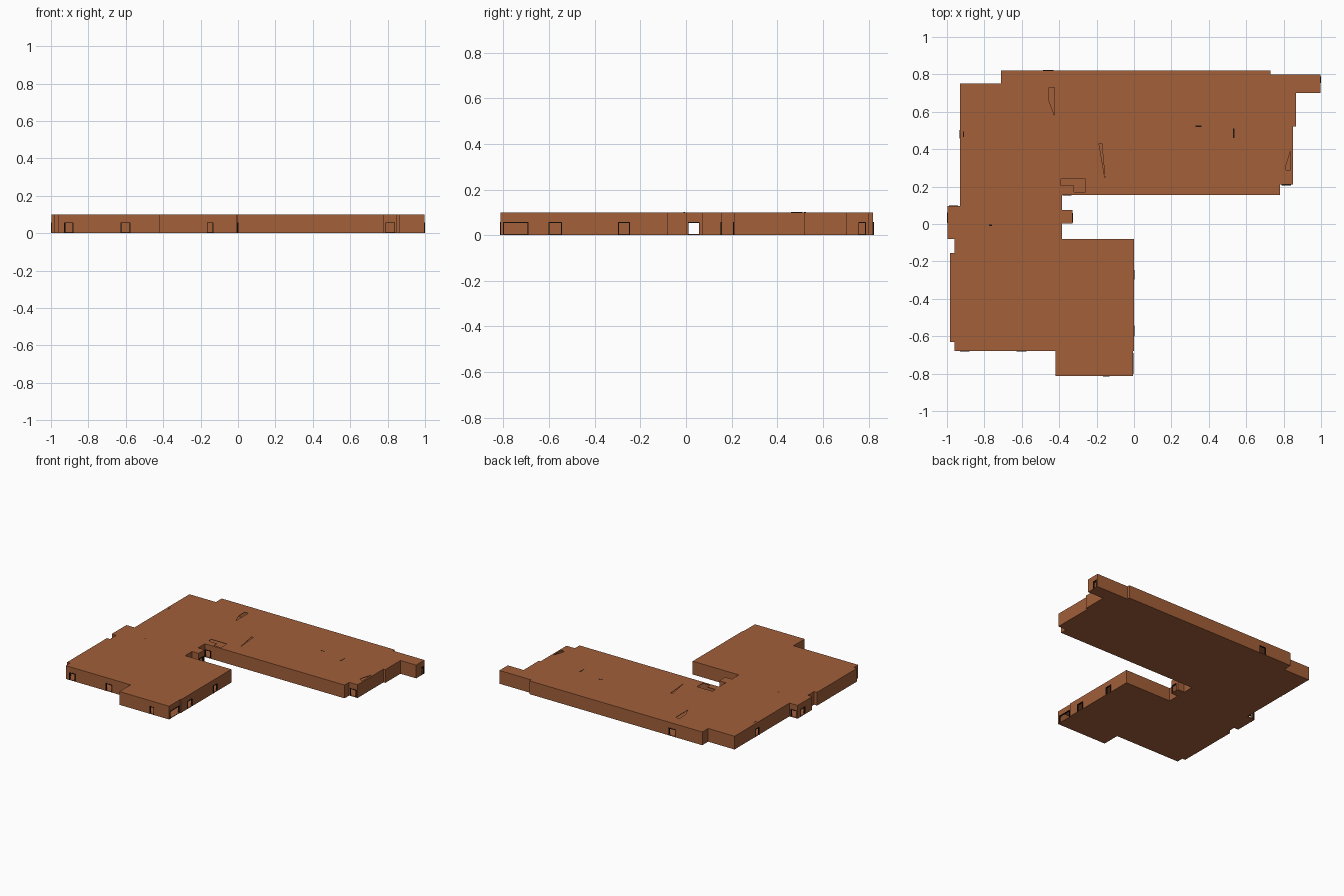
import bpy, bmesh
from mathutils import Vector

if "Cube" in bpy.data.objects:
    bpy.data.objects.remove(bpy.data.objects["Cube"])

H = 0.10        # storey height
T = 0.004       # wall thickness
DOOR_H = 0.056


def material(name, rgb):
    m = bpy.data.materials.new(name)
    m.diffuse_color = (*rgb, 1)
    m.use_nodes = True
    m.node_tree.nodes["Principled BSDF"].inputs["Base Color"].default_value = m.diffuse_color
    return m


BROWN = material("brown", (0.36, 0.115, 0.042))
BLACK = material("dark_frame", (0.012, 0.008, 0.006))


def make(name, bm, mat):
    bmesh.ops.recalc_face_normals(bm, faces=bm.faces)
    me = bpy.data.meshes.new(name)
    bm.to_mesh(me)
    bm.free()
    me.materials.append(mat)
    ob = bpy.data.objects.new(name, me)
    bpy.context.collection.objects.link(ob)
    return ob


def prism(bm, pts, z0, z1):
    low = [bm.verts.new((x, y, z0)) for x, y in pts]
    top = [bm.verts.new((x, y, z1)) for x, y in pts]
    bm.faces.new(low[::-1])
    bm.faces.new(top)
    n = len(pts)
    for i in range(n):
        j = (i + 1) % n
        bm.faces.new((low[i], low[j], top[j], top[i]))


def box(bm, x0, x1, y0, y1, z0, z1):
    prism(bm, [(x0, y0), (x1, y0), (x1, y1), (x0, y1)], z0, z1)


# floor plan outline, hollow building shell
plan = [(-.71, .82), (.73, .82), (.73, .80), (.996, .80), (.996, .70), (.865, .70),
        (.865, .52), (.85, .52), (.85, .21), (.78, .21), (.78, .155), (-.385, .155),
        (-.385, .075), (-.33, .075), (-.33, .003), (-.385, .003), (-.385, -.08),
        (0, -.08), (0, -.68), (-.006, -.68), (-.006, -.813), (-.42, -.813),
        (-.42, -.68), (-.96, -.68), (-.96, -.63), (-.985, -.63), (-.985, -.155),
        (-.96, -.155), (-.96, -.08), (-.997, -.08), (-.997, .095), (-.93, .095),
        (-.93, .75), (-.71, .75)]
bm = bmesh.new()
prism(bm, plan[::-1], 0, H)
shell = make("building_shell", bm, BROWN)
solid = shell.modifiers.new("walls", 'SOLIDIFY')
solid.thickness = T
solid.offset = -1
solid.use_even_offset = True

# doorways: (axis the wall faces, outward sign, wall position, from, to)
doors = [('y', -1, -.68, -.928, -.882), ('y', -1, -.68, -.625, -.577),
         ('y', -1, -.813, -.165, -.133), ('y', -1, .21, .79, .838),
         ('y', -1, .155, -.381, -.337), ('y', 1, .82, -.485, -.432),
         ('y', 1, .095, -.988, -.942),
         ('x', 1, -.006, -.80, -.692), ('x', 1, 0, -.60, -.546),
         ('x', 1, 0, -.295, -.248), ('x', 1, -.33, .01, .058),
         ('x', 1, .996, .757, .787), ('x', -1, -.997, .008, .060),
         ('x', -1, -.93, .46, .50)]


def wall_box(b, axis, a0, a1, d0, d1, z0, z1):
    d0, d1 = sorted((d0, d1))
    if axis == 'y':
        box(b, a0, a1, d0, d1, z0, z1)
    else:
        box(b, d0, d1, a0, a1, z0, z1)


cut = bmesh.new()
frames = bmesh.new()
F = 0.004
for axis, s, w, a0, a1 in doors:
    wall_box(cut, axis, a0, a1, w - s * .012, w + s * .012, T + .001, DOOR_H)
    o, i = w + s * .003, w - s * .008
    wall_box(frames, axis, a0 - F / 2, a0 + F / 2, i, o, 0.001, DOOR_H + F / 2)
    wall_box(frames, axis, a1 - F / 2, a1 + F / 2, i, o, 0.001, DOOR_H + F / 2)
    wall_box(frames, axis, a0, a1, i, o, DOOR_H - F / 2, DOOR_H + F / 2)
make("door_frames", frames, BLACK)

# openings in the ceiling
holes = [[(-.455, .66), (-.425, .58), (-.425, .73), (-.455, .73)],
         [(-.39, .205), (-.32, .205), (-.32, .17), (-.26, .17), (-.26, .24), (-.39, .24)],
         [(.812, .29), (.838, .29), (.838, .395), (.812, .31)],
         [(-.187, .43), (-.155, .24), (-.172, .43)]]
for h in holes:
    prism(cut, h, H - .02, H + .02)
cutter = make("opening_cutter", cut, BROWN)
cutter.hide_render = True

mod = shell.modifiers.new("openings", 'BOOLEAN')
mod.operation = 'DIFFERENCE'
mod.solver = 'EXACT'
mod.object = cutter
dg = bpy.context.evaluated_depsgraph_get()
done = bpy.data.meshes.new_from_object(shell.evaluated_get(dg))
shell.modifiers.clear()
shell.data = done
bpy.data.objects.remove(cutter)

# narrow dark slits on the roof
slits = bmesh.new()
for x0, x1, y0, y1 in [(.53, .538, .46, .51), (.33, .36, .518, .526),
                       (-.775, -.76, -.01, -.004), (-.915, -.908, .465, .495)]:
    box(slits, x0, x1, y0, y1, H - .002, H + .0005)
make("roof_slits", slits, BLACK)
